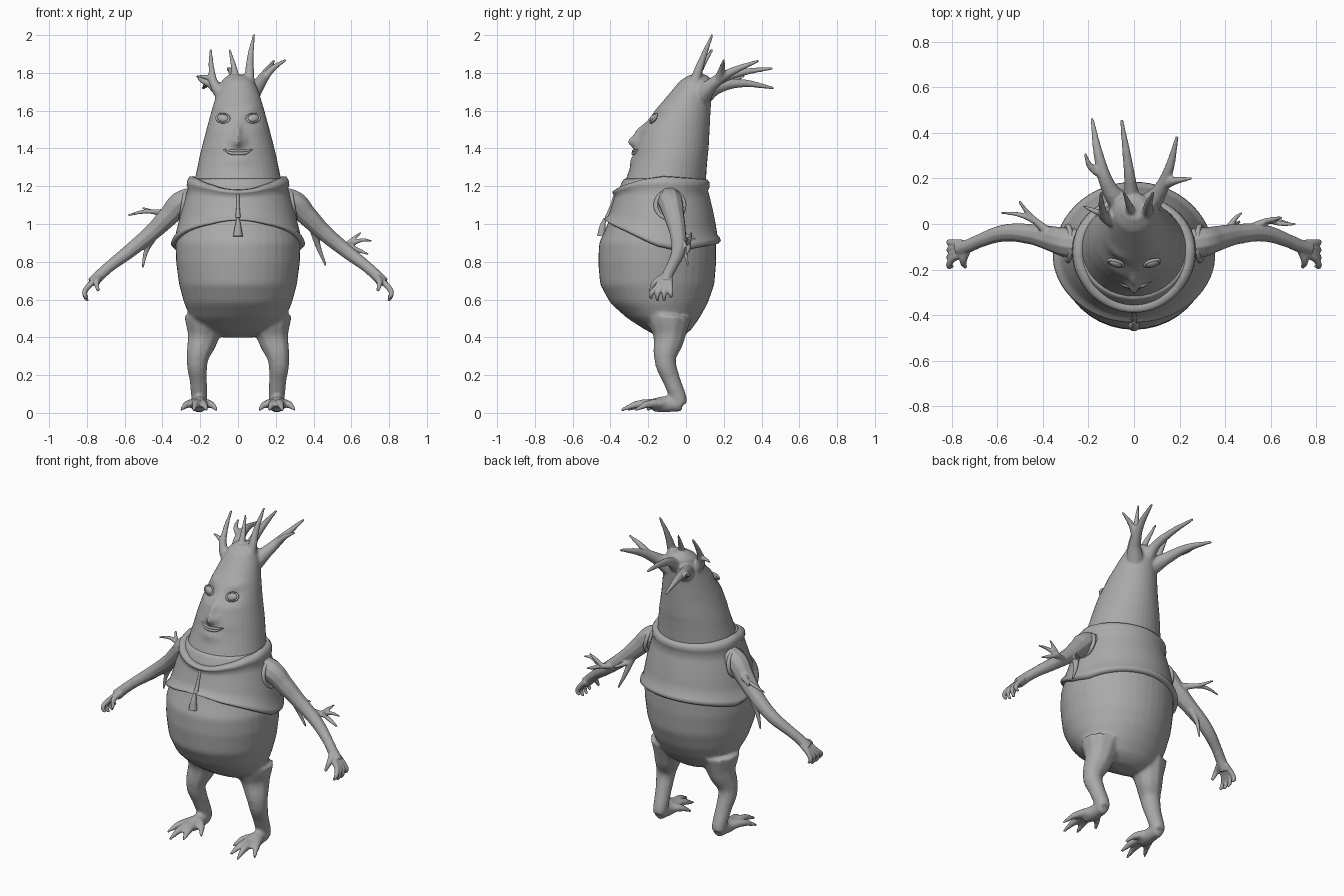
import bpy, bmesh, math
from mathutils import Vector

if "Cube" in bpy.data.objects:
    bpy.data.objects.remove(bpy.data.objects["Cube"])

grey = bpy.data.materials.new("plain_grey")
grey.use_nodes = True
COLOUR = (0.4, 0.4, 0.4, 1)
grey.diffuse_color = COLOUR
grey.node_tree.nodes["Principled BSDF"].inputs["Base Color"].default_value = COLOUR


def interp(table, k):
    """Linear lookup in rows that start with an ascending key."""
    if k <= table[0][0]:
        return table[0][1:]
    for a, b in zip(table, table[1:]):
        if k <= b[0]:
            t = (k - a[0]) / (b[0] - a[0])
            return [p + (q - p) * t for p, q in zip(a[1:], b[1:])]
    return table[-1][1:]


def loft(bm, rings, closed=True):
    rings = [[bm.verts.new(p) for p in ring] for ring in rings]
    n = len(rings[0])
    for low, high in zip(rings, rings[1:]):
        for i in range(n):
            j = (i + 1) % n
            bm.faces.new((low[i], low[j], high[j], high[i]))
    if closed:
        bm.faces.new(rings[0][::-1])
        bm.faces.new(rings[-1])


def ring_point(row, a, z, off=0):
    front, back, rx = row
    return Vector(((rx + off) * math.cos(a),
                   (front + back) / 2 + ((back - front) / 2 + off) * math.sin(a), z))


def angles(n):
    return [2 * math.pi * i / n for i in range(n)]


def solid(table, levels, shape=None):
    """Closed lofted form from a table of height, front, back, half width."""
    bm = bmesh.new()
    lo, hi = table[0][0], table[-1][0]
    rings = []
    for k in range(levels + 1):
        z = lo + (hi - lo) * k / levels
        ring = [ring_point(interp(table, z), a, z) for a in angles(40)]
        rings.append([shape(p) if shape else p for p in ring])
    loft(bm, rings)
    return bm


def add_tubes(bm, splines):
    """Adds tapered tubes through points of x, y, z, radius."""
    cu = bpy.data.curves.new("path", 'CURVE')
    cu.dimensions = '3D'
    cu.bevel_depth, cu.bevel_resolution = 1, 3
    cu.resolution_u, cu.use_fill_caps = 6, True
    for pts in splines:
        sp = cu.splines.new('BEZIER')
        sp.bezier_points.add(len(pts) - 1)
        for bp, (x, y, z, r) in zip(sp.bezier_points, pts):
            bp.co, bp.radius = (x, y, z), r
            bp.handle_left_type = bp.handle_right_type = 'AUTO'
    ob = bpy.data.objects.new("path", cu)
    bpy.context.collection.objects.link(ob)
    bpy.context.view_layer.update()
    me = bpy.data.meshes.new_from_object(ob.evaluated_get(bpy.context.evaluated_depsgraph_get()))
    bm.from_mesh(me)
    bpy.data.objects.remove(ob)
    bpy.data.meshes.remove(me)


def finish(name, bm, voxel=0, iterations=4):
    me = bpy.data.meshes.new(name)
    for f in bm.faces:
        f.smooth = True
        f.material_index = 0
    bm.to_mesh(me)
    bm.free()
    me.materials.clear()
    me.materials.append(grey)
    ob = bpy.data.objects.new(name, me)
    bpy.context.collection.objects.link(ob)
    if voxel:
        rm = ob.modifiers.new("blend", 'REMESH')
        rm.mode, rm.voxel_size, rm.use_smooth_shade = 'VOXEL', voxel, True
        sm = ob.modifiers.new("soften", 'SMOOTH')
        sm.factor, sm.iterations = 0.5, iterations
    return ob


def flip(splines, s):
    return [[(s * x, y, z, r) for x, y, z, r in pts] for pts in splines]


# Body with legs and feet
BODY = [(.40, -.13, -.03, .08), (.43, -.2, .02, .19), (.5, -.31, .07, .25),
        (.58, -.4, .115, .285), (.68, -.455, .15, .312), (.8, -.465, .16, .328),
        (.9, -.46, .16, .33), (1.0, -.415, .15, .31), (1.1, -.385, .13, .285),
        (1.2, -.35, .1, .25), (1.24, -.33, .09, .235)]
LEG = [[(.17, -.09, .5, .12), (.185, -.09, .4, .085), (.215, -.11, .28, .058),
        (.21, -.075, .17, .047), (.205, -.04, .08, .044), (.205, -.03, .042, .04)],
       [(.205, -.02, .042, .035), (.205, -.12, .045, .045), (.21, -.18, .04, .035)]]
for root, tip in ((.18, (.11, -.21)), (.195, (.165, -.31)), (.215, (.235, -.345)), (.23, (.305, -.27))):
    LEG.append([(root, -.12, .05, .026), ((root + tip[0]) / 2, tip[1] * .75, .045, .022),
                (tip[0], tip[1], .014, .009)])
body = solid(BODY, 40)
for s in (1, -1):
    add_tubes(body, flip(LEG, s))
finish("body_and_legs", body, .01, 6)


# Head with nose, brow and crown of branches
HEAD = [(1.1, -.33, .09, .235), (1.22, -.325, .105, .232), (1.3, -.295, .11, .215),
        (1.36, -.275, .115, .203), (1.4, -.268, .12, .193), (1.5, -.235, .125, .167),
        (1.6, -.165, .13, .14), (1.7, -.08, .138, .11), (1.76, -.03, .135, .085),
        (1.79, .02, .11, .05)]


def bump(p, x, z, wx, wz):
    return math.exp(-((p.x - x) / wx) ** 2 - ((p.z - z) / wz) ** 2)


def face(p):
    if p.y < -.02:
        push = .05 * bump(p, 0, 1.435, .03, .03) + .03 * bump(p, 0, 1.49, .02, .04)
        push += .012 * bump(p, 0, 1.34, .06, .03)
        for s in (1, -1):
            push += .01 * bump(p, s * .08, 1.615, .04, .02)
            push -= .012 * bump(p, s * .075, 1.56, .04, .03)
        p.y -= push
    return p


CROWN = [[(.05, .03, 1.68, .05), (.06, .055, 1.78, .027), (.065, .09, 1.88, .018), (.085, .14, 2.005, .007)],
         [(-.07, .02, 1.67, .045), (-.125, .03, 1.74, .026), (-.14, .07, 1.82, .016), (-.145, .14, 1.925, .008)],
         [(-.01, .02, 1.7, .04), (-.015, .06, 1.79, .02), (-.045, .14, 1.925, .007)],
         [(.06, .08, 1.68, .055), (.11, .14, 1.74, .035), (.15, .23, 1.8, .023), (.19, .385, 1.865, .008)],
         [(.13, .17, 1.76, .024), (.18, .19, 1.82, .018), (.255, .2, 1.87, .007)],
         [(-.05, .08, 1.67, .055), (-.11, .16, 1.72, .035), (-.15, .28, 1.745, .024), (-.185, .465, 1.72, .008)],
         [(-.13, .21, 1.735, .022), (-.19, .25, 1.76, .015), (-.215, .31, 1.785, .007)],
         [(-.01, .08, 1.69, .05), (-.015, .17, 1.76, .028), (-.03, .29, 1.8, .02), (-.055, .46, 1.825, .008)],
         [(-.13, .04, 1.76, .016), (-.18, .06, 1.78, .012), (-.225, .08, 1.78, .005)]]
head = solid(HEAD, 60, face)
add_tubes(head, CROWN)
finish("head_and_crown", head, .007, 4)

# Mouth
mouth = bmesh.new()
for dz, r in ((.004, .007), (-.009, .009)):
    add_tubes(mouth, [[(-.078, -.25, 1.394, .003), (-.035, -.272, 1.384 + dz, r), (0, -.28, 1.382 + dz, r),
                       (.035, -.272, 1.384 + dz, r), (.078, -.25, 1.394, .003)]])
finish("mouth", mouth)

# Eyes with lids
for side, s in (("left", 1), ("right", -1)):
    turn = (-.5, s * -.2, s * .35)
    spot = (s * .08, -.172, 1.56)
    bpy.ops.mesh.primitive_uv_sphere_add(segments=20, ring_count=12, location=spot, rotation=turn)
    eye = bpy.context.object
    eye.name, eye.scale = side + "_eye", (.032, .016, .022)
    bpy.ops.mesh.primitive_torus_add(major_segments=24, minor_segments=8, major_radius=.035,
                                     minor_radius=.007, location=spot,
                                     rotation=(turn[0] + math.pi / 2, turn[1], turn[2]))
    lid = bpy.context.object
    lid.name, lid.scale = side + "_eyelid", (1, .72, 1)
    # Rolled armhole
    bpy.ops.mesh.primitive_torus_add(major_segments=28, minor_segments=8, major_radius=.075, minor_radius=.012,
                                     location=(s * .29, -.085, 1.1), rotation=(0, s * 1.4, 0))
    hole = bpy.context.object
    hole.name = side + "_armhole"
    for ob in (eye, lid, hole):
        ob.data.materials.append(grey)
        ob.data.polygons.foreach_set("use_smooth", [True] * len(ob.data.polygons))

# Vest with rolled hem and collar, dipping at the front
HEM = [(-1, .9), (-.35, .86), (0, .885), (.6, .965), (.9, 1.0), (1, 1.02)]
COLLAR = [(-1, 1.235), (0, 1.25), (.5, 1.235), (.85, 1.205), (1, 1.18)]
ROLL = [(0, -.02), (-.01, .012), (.03, .026), (.08, .022), (.13, .01), (.3, .007), (.5, .007),
        (.7, .008), (.83, .01), (.88, .024), (.95, .03), (1, .022), (1.01, 0), (.95, -.02)]
vest = bmesh.new()
rings = []
for t, off in ROLL:
    ring = []
    for a in angles(64):
        s = -math.sin(a)
        low, high = interp(HEM, s)[0], interp(COLLAR, s)[0]
        z = low + (high - low) * t
        ring.append(ring_point(interp(BODY, z), a, z, off))
    rings.append(ring)
loft(vest, rings, closed=False)
finish("vest", vest)

# Front seam and small tuck under the hem
seam = bmesh.new()
add_tubes(seam, [[(0, -.372, 1.17, .008), (0, -.393, 1.1, .008), (0, -.418, 1.03, .014)],
                 [(0, -.43, 1.03, .008), (0, -.443, .98, .018), (0, -.446, .935, .026)]])
finish("front_seam", seam)

# Arms with hands and twigs
ARM = [[(.23, -.09, 1.13, .07), (.3, -.08, 1.11, .066), (.36, -.065, 1.05, .056), (.45, -.045, .96, .045),
        (.57, -.04, .86, .038), (.68, -.075, .775, .03), (.725, -.095, .735, .03), (.77, -.11, .69, .032)],
       [(.74, -.12, .715, .022), (.75, -.165, .69, .016), (.74, -.19, .645, .008)]]
for y, bend, drop in ((-.13, -.185, .605), (-.115, -.15, .592), (-.1, -.115, .592), (-.085, -.08, .612)):
    ARM.append([(.755, y, .705, .018), (.8, (y + bend) / 2, .66, .015), (.812, bend, .63, .013), (.797, bend, drop, .008)])
TWIGS = {
    "right": [[(.36, -.05, 1.06, .025), (.45, .03, 1.065, .013), (.505, .1, 1.085, .006)],
              [(.43, .01, 1.065, .014), (.5, .04, 1.065, .011), (.585, .05, 1.045, .005)],
              [(.45, -.03, .93, .022), (.485, -.02, .86, .013), (.505, -.02, .77, .006)]],
    "left": [[(.4, -.04, .98, .025), (.425, -.01, .88, .014), (.465, .01, .78, .006)],
             [(.5, -.03, .9, .025), (.58, .01, .885, .014), (.64, .01, .86, .012), (.69, 0, .84, .005)],
             [(.57, .01, .885, .014), (.61, .02, .92, .012), (.65, .03, .955, .005)],
             [(.61, .01, .9, .013), (.66, 0, .915, .01), (.71, 0, .91, .005)],
             [(.42, -.01, .94, .015), (.45, .03, .93, .01), (.475, .05, .92, .005)]]}
for side, s in (("left", 1), ("right", -1)):
    arm = bmesh.new()
    add_tubes(arm, flip(ARM + TWIGS[side], s))
    finish(side + "_arm", arm, .005, 3)
